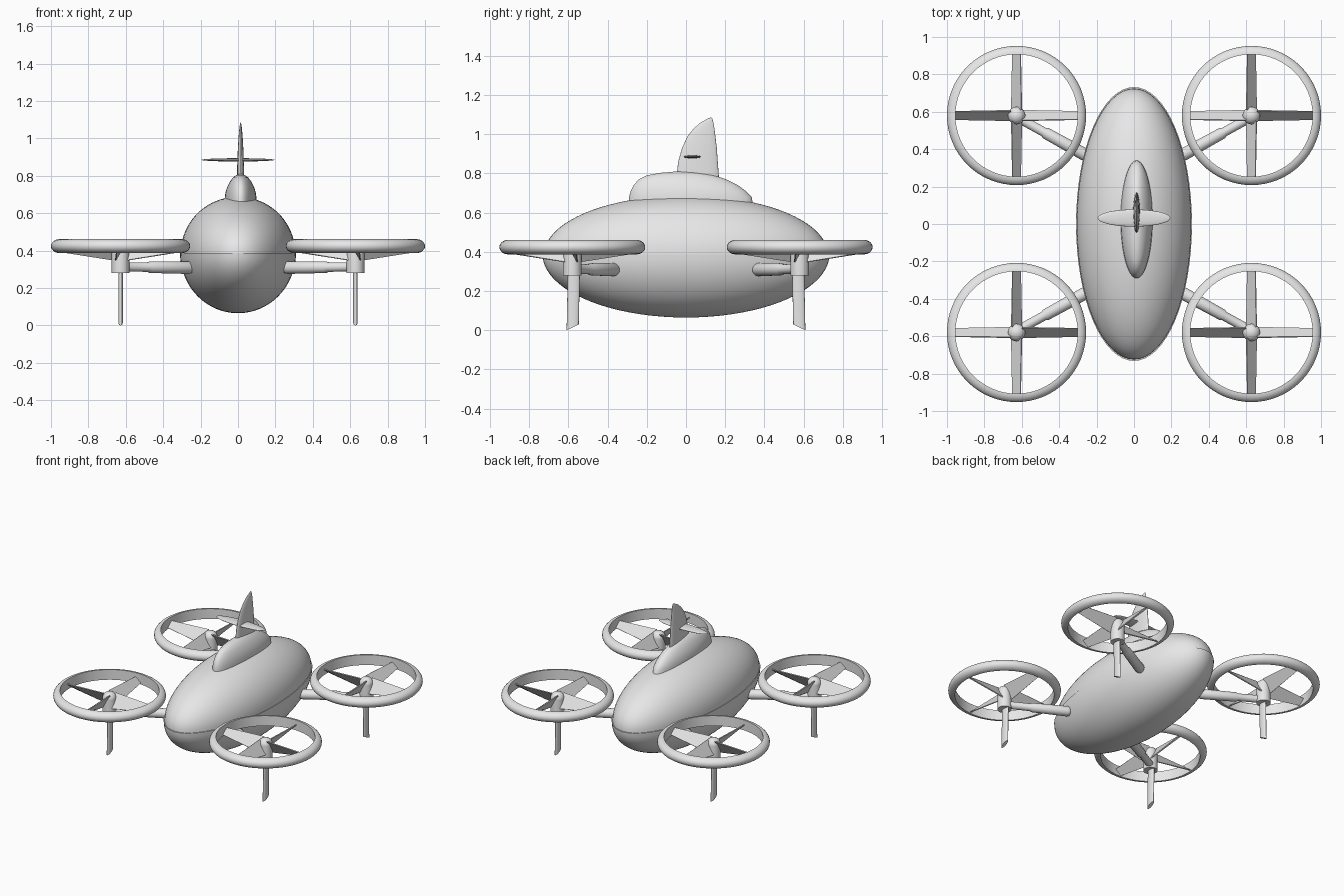
import bpy, bmesh, math
from mathutils import Vector

cube = bpy.data.objects.get("Cube")
if cube:
    bpy.data.objects.remove(cube, do_unlink=True)

grey = bpy.data.materials.new("light_grey")
grey.use_nodes = True
colour = (0.8, 0.8, 0.8, 1)
grey.diffuse_color = colour
grey.node_tree.nodes["Principled BSDF"].inputs["Base Color"].default_value = colour

ROTOR = Vector((0.628, 0.58, 0))   # rotor axis in the back left quadrant


def finish(name, bm, quad=False, smooth=40):
    """Turn a bmesh into a shaded object, optionally mirrored to all four corners."""
    bmesh.ops.recalc_face_normals(bm, faces=bm.faces)
    mesh = bpy.data.meshes.new(name)
    bm.to_mesh(mesh)
    bm.free()
    mesh.materials.append(grey)
    ob = bpy.data.objects.new(name, mesh)
    bpy.context.collection.objects.link(ob)
    bpy.ops.object.select_all(action='DESELECT')
    ob.select_set(True)
    bpy.context.view_layer.objects.active = ob
    bpy.ops.object.shade_smooth_by_angle(angle=math.radians(smooth))
    if quad:
        mod = ob.modifiers.new("corners", 'MIRROR')
        mod.use_axis = (True, True, False)
        mod.use_mirror_merge = False
    return ob


def skin(bm, rings, loop=False):
    """Bridge equal rings of points; cap the ends unless they loop round."""
    rows = [[bm.verts.new(p) for p in ring] for ring in rings]
    n = len(rows[0])
    pairs = list(zip(rows, rows[1:])) + ([(rows[-1], rows[0])] if loop else [])
    for a, b in pairs:
        for i in range(n):
            j = (i + 1) % n
            bm.faces.new((a[i], a[j], b[j], b[i]))
    if not loop:
        bm.faces.new(rows[0])
        bm.faces.new(rows[-1])


def oval(cx, cy, rx, ry, z, n=48):
    return [Vector((cx + rx * math.cos(t), cy + ry * math.sin(t), z))
            for t in (2 * math.pi * i / n for i in range(n))]


def stack(name, rings, quad=False, smooth=40):
    bm = bmesh.new()
    skin(bm, rings)
    return finish(name, bm, quad, smooth)


def half_hull(name, z, rx, ry, height):
    angles = [math.radians(89.5) * i / 20 for i in range(21)]
    return stack(name, [oval(0, 0, rx * math.cos(a), ry * math.cos(a),
                             z + height * math.sin(a), 64) for a in angles])


# Egg-shaped fuselage in two shells with a stepped seam
half_hull("lower_hull", 0.387, 0.31, 0.732, -0.322)
half_hull("upper_hull", 0.387, 0.306, 0.724, 0.301)

# Dorsal fairing: height, front end, back end, half width
fairing = [(0.62, -0.29, 0.345, 0.086), (0.68, -0.29, 0.335, 0.085),
           (0.71, -0.282, 0.305, 0.081), (0.74, -0.267, 0.265, 0.072),
           (0.77, -0.24, 0.205, 0.056), (0.79, -0.2, 0.145, 0.041),
           (0.803, -0.13, 0.085, 0.024), (0.809, -0.06, 0.04, 0.01)]
# Swept tail fin, same layout
fin = [(0.78, -0.048, 0.168, 0.019), (0.86, -0.04, 0.162, 0.018),
       (0.93, -0.02, 0.157, 0.0155), (0.99, 0.008, 0.15, 0.012),
       (1.03, 0.04, 0.145, 0.009), (1.06, 0.075, 0.14, 0.006),
       (1.08, 0.112, 0.134, 0.003), (1.085, 0.125, 0.13, 0.001)]
for name, sections in (("dorsal_fairing", fairing), ("tail_fin", fin)):
    stack(name, [oval(0.014, (a + b) / 2, w, (b - a) / 2, z)
                 for z, a, b, w in sections], smooth=60)

# Thin oval tailplane across the fin
bm = bmesh.new()
bmesh.ops.create_uvsphere(bm, u_segments=32, v_segments=16, radius=1)
bmesh.ops.scale(bm, vec=(0.195, 0.046, 0.009), verts=bm.verts)
bmesh.ops.translate(bm, vec=(0, 0.032, 0.885), verts=bm.verts)
finish("tailplane", bm, smooth=60)

# Rotor guard: flat inner wall, rounded outside
bm = bmesh.new()
section = [(0.327 + 0.045 * math.cos(a), 0.424 + 0.037 * math.sin(a))
           for a in (math.pi * (i / 12 - 0.5) for i in range(13))]
guard = []
for i in range(64):
    t = 2 * math.pi * i / 64
    guard.append([ROTOR + Vector((r * math.cos(t), r * math.sin(t), z))
                  for r, z in section])
skin(bm, guard, loop=True)
finish("rotor_guard", bm, quad=True)

# Motor pod with a domed cap
pod = [(0.047, 0.28), (0.047, 0.41)]
pod += [(0.047 * math.cos(a), 0.41 + 0.044 * math.sin(a))
        for a in (math.radians(11 * i) for i in range(1, 9))]
stack("motor_pod", [oval(ROTOR.x, ROTOR.y, r, r, z, 32) for r, z in pod], quad=True)

# Four twisted blades per rotor: radius, half chord, low edge, high edge
bm = bmesh.new()
for k in range(4):
    out = Vector((math.cos(k * math.pi / 2), math.sin(k * math.pi / 2), 0))
    side = Vector((-out.y, out.x, 0))
    ends = []
    for r, c, low, high in ((0.03, 0.027, 0.347, 0.445), (0.33, 0.022, 0.395, 0.43)):
        base = ROTOR + out * r
        lo = base - side * c + Vector((0, 0, low))
        hi = base + side * c + Vector((0, 0, high))
        thick = out.cross(hi - lo).normalized() * 0.003
        ends.append([lo - thick, hi - thick, hi + thick, lo + thick])
    skin(bm, ends)
finish("rotor_blades", bm, quad=True)

# Landing leg: thin blade with a slanted foot
leg = []
for z_in, z_out, shift in ((0.03, 0.0, 0.006), (0.3, 0.3, 0)):
    ring = oval(ROTOR.x, ROTOR.y - 0.008 + shift, 0.012, 0.031, 0, 24)
    for p in ring:
        f = (p.y - ROTOR.y + 0.033) / 0.062
        p.z = z_in + (z_out - z_in) * f
    leg.append(ring)
stack("landing_leg", leg, quad=True)

# Two-stage arm from the hull to the motor pod
start, end = Vector((0.265, 0.372, 0.309)), Vector((0.628, 0.572, 0.313))
axis = (end - start).normalized()
across = axis.cross(Vector((0, 0, 1))).normalized()
up = across.cross(axis)
stages = [(-0.033 * math.cos(a), 0.034 * math.sin(a))
          for a in (math.radians(d) for d in (4, 20, 40, 60, 90))]
stages += [(0.235, 0.031), (0.25, 0.025), (0.4, 0.025)]
arm = []
for d, r in stages:
    arm.append([start + axis * d + (across * math.cos(t) + up * math.sin(t)) * r
                for t in (2 * math.pi * i / 24 for i in range(24))])
stack("rotor_arm", arm, quad=True)
